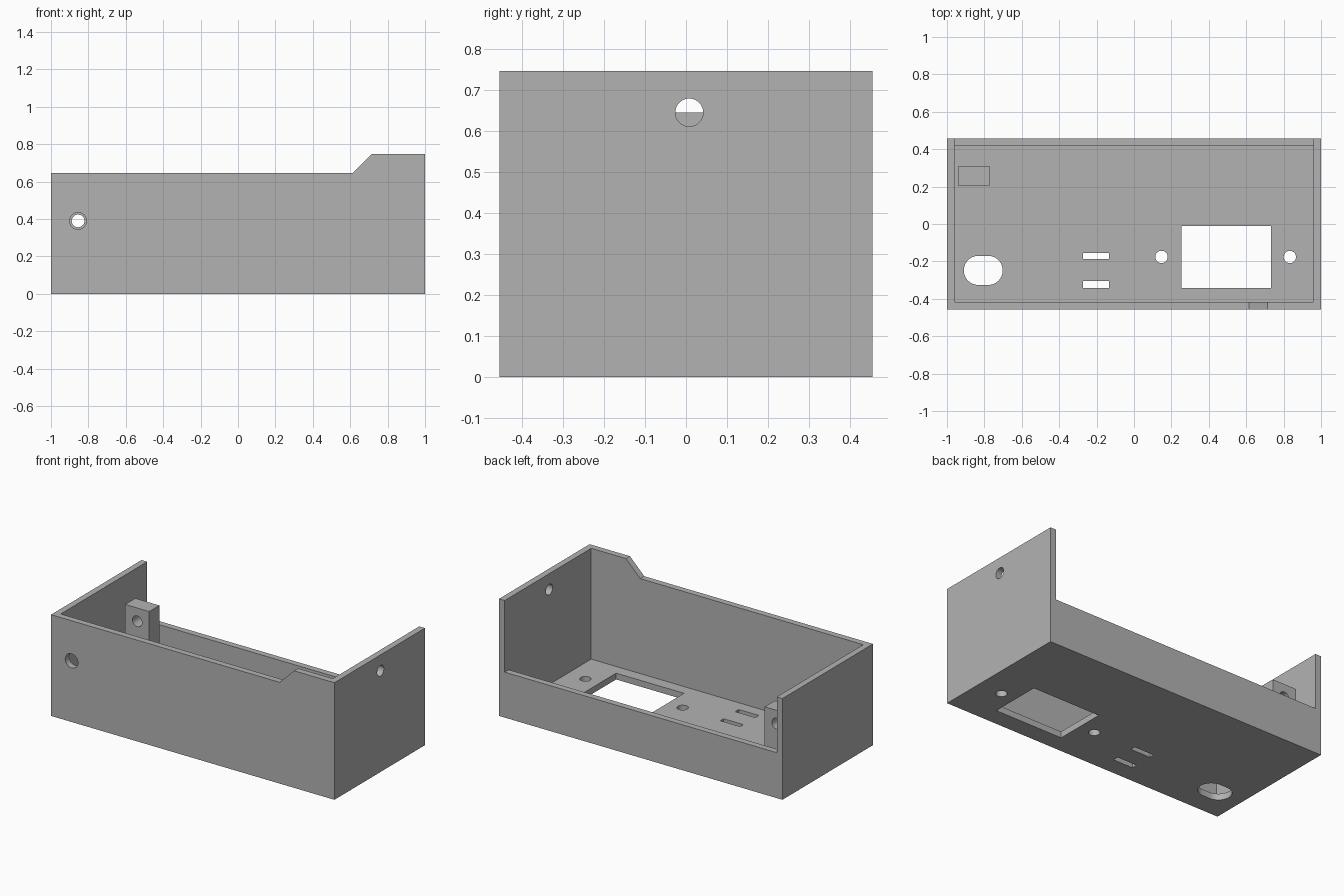
import bpy, bmesh, math
from mathutils import Vector

if "Cube" in bpy.data.objects:
    bpy.data.objects.remove(bpy.data.objects["Cube"], do_unlink=True)

HALF_Y, HIGH, LOW, BACK, WALL = 0.456, 0.747, 0.646, 0.29, 0.04

grey = bpy.data.materials.new("plain grey")
grey.use_nodes = True
color = (0.45, 0.45, 0.45, 1)
grey.diffuse_color = color
grey.node_tree.nodes["Principled BSDF"].inputs["Base Color"].default_value = color


def prism(name, outline, axis, lo, hi):
    """Extrude a 2D outline along an axis; outline is in the other two axes."""
    def place(u, v, w):
        return {"x": (w, u, v), "y": (u, w, v), "z": (u, v, w)}[axis]
    bm = bmesh.new()
    face = bm.faces.new([bm.verts.new(place(u, v, lo)) for u, v in outline])
    new = bmesh.ops.extrude_face_region(bm, geom=[face])["geom"]
    shift = Vector(place(0, 0, hi - lo))
    bmesh.ops.translate(bm, vec=shift, verts=[e for e in new if isinstance(e, bmesh.types.BMVert)])
    bmesh.ops.recalc_face_normals(bm, faces=bm.faces)
    mesh = bpy.data.meshes.new(name)
    bm.to_mesh(mesh)
    bm.free()
    mesh.materials.append(grey)
    obj = bpy.data.objects.new(name, mesh)
    bpy.context.collection.objects.link(obj)
    return obj


def rect(u0, u1, v0, v1):
    return [(u0, v0), (u1, v0), (u1, v1), (u0, v1)]


def stadium(u, v, r, straight=0.0, n=24):
    """Circle, or a slot with round ends when straight is above zero."""
    points = []
    for side, start in ((1, -math.pi / 2), (-1, math.pi / 2)):
        for i in range(n + 1 if straight else n):
            a = start + math.pi * i / n
            points.append((u + side * straight / 2 + r * math.cos(a), v + r * math.sin(a)))
    return points


def cut(target, cutter):
    mod = target.modifiers.new("cut", "BOOLEAN")
    mod.operation, mod.solver, mod.object = "DIFFERENCE", "EXACT", cutter
    bpy.context.view_layer.objects.active = target
    bpy.ops.object.modifier_apply(modifier=mod.name)
    bpy.data.objects.remove(cutter, do_unlink=True)


# Enclosure: solid block hollowed into an open tray
case = prism("enclosure", rect(-1, 1, -HALF_Y, HALF_Y), "z", 0, HIGH)
inner = HALF_Y - WALL
cut(case, prism("cavity", rect(WALL - 1, 1 - WALL, -inner, inner), "z", WALL, 1))

# Lowered rim with a sloped step at the front, and a lower back wall
step = [(-1.2, LOW), (0.614, LOW), (0.715, HIGH), (0.715, 1), (-1.2, 1)]
cut(case, prism("rim_step", step, "y", -0.6, 0.6))
cut(case, prism("back_opening", rect(WALL - 1, 1 - WALL, BACK, 1), "y", 0.3, 0.6))

# Floor openings: display window, screw holes, slots and rounded port
floor_openings = [
    rect(0.253, 0.732, -0.341, -0.01),
    stadium(0.147, -0.176, 0.033),
    stadium(0.833, -0.176, 0.033),
    rect(-0.274, -0.134, -0.187, -0.154),
    rect(-0.274, -0.134, -0.341, -0.305),
    stadium(-0.806, -0.248, 0.078, 0.052),
]
for outline in floor_openings:
    cut(case, prism("floor_cutter", outline, "z", -0.1, 0.1))

# Wall holes: tall side and front
cut(case, prism("side_hole", stadium(0.008, LOW, 0.034), "x", 0.9, 1.1))
cut(case, prism("front_hole", stadium(-0.855, 0.39, 0.045), "y", -0.6, -0.36))

# Drilled support post in line with the front hole
post = prism("support_post", rect(-0.94, -0.77, 0.205, 0.307), "z", WALL, 0.475)
cut(post, prism("post_hole", stadium(-0.855, 0.39, 0.034), "y", 0.1, 0.4))

# Smooth holes, sharp corners
for obj in (case, post):
    bpy.ops.object.select_all(action="DESELECT")
    obj.select_set(True)
    bpy.context.view_layer.objects.active = obj
    bpy.ops.object.shade_smooth_by_angle(angle=math.radians(30))
